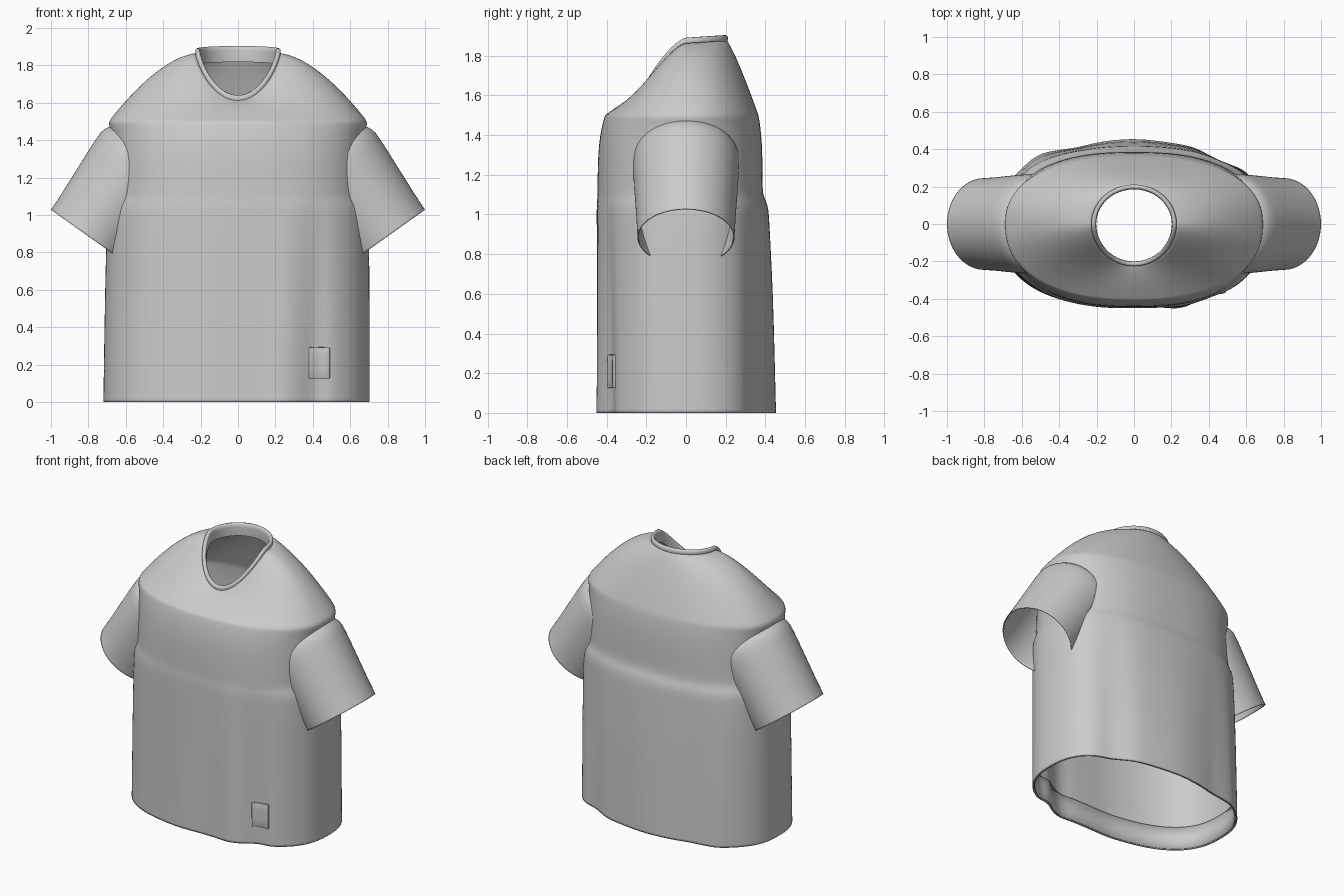
import bpy, bmesh, math
from mathutils import Vector

cube = bpy.data.objects.get("Cube")
if cube:
    bpy.data.objects.remove(cube, do_unlink=True)

fabric = bpy.data.materials.new("light grey fabric")
fabric.use_nodes = True
fabric.diffuse_color = (0.6, 0.6, 0.6, 1)
fabric.node_tree.nodes["Principled BSDF"].inputs["Base Color"].default_value = (0.6, 0.6, 0.6, 1)

SEG = 96
ANGLES = [2 * math.pi * j / SEG for j in range(SEG)]


def loft(name, rings, closed=True, trim=None):
    """Skin a stack of rings; optionally drop faces lying wholly inside the trim test."""
    bm = bmesh.new()
    grid = [[bm.verts.new(p) for p in ring] for ring in rings]
    count = len(rings[0])
    for low, high in zip(grid, grid[1:]):
        for j in range(count if closed else count - 1):
            k = (j + 1) % count
            face = (low[j], low[k], high[k], high[j])
            if not (trim and all(trim(v.co) for v in face)):
                bm.faces.new(face)
    bmesh.ops.delete(bm, geom=[v for v in bm.verts if not v.link_faces], context='VERTS')
    mesh = bpy.data.meshes.new(name)
    bm.to_mesh(mesh)
    bm.free()
    mesh.materials.append(fabric)
    obj = bpy.data.objects.new(name, mesh)
    bpy.context.collection.objects.link(obj)
    return obj


def thicken(obj, thickness, offset=-1):
    mod = obj.modifiers.new("thickness", 'SOLIDIFY')
    mod.thickness, mod.offset = thickness, offset


def smooth(obj, degrees=45):
    bpy.ops.object.select_all(action='DESELECT')
    obj.select_set(True)
    bpy.context.view_layer.objects.active = obj
    bpy.ops.object.shade_smooth_by_angle(angle=math.radians(degrees))


# Cloth folds: side (-1 front, 1 back), x, depth, width
FOLDS = [(-1, 0.25, 0.02, 0.08), (-1, 0.42, -0.028, 0.06), (-1, -0.15, 0.006, 0.1),
         (1, 0.0, 0.015, 0.15), (1, -0.5, 0.014, 0.07), (1, -0.3, -0.01, 0.08),
         (1, 0.47, -0.035, 0.1)]


def body_point(t, z, half, front, back, power):
    """Point on a rounded oval, with folds that fade out towards the chest."""
    c, s = math.cos(t), math.sin(t)
    x = half * math.copysign(abs(c) ** (2 / power), c)
    side = 1 if s >= 0 else -1
    y = side * (back if side > 0 else front) * abs(s) ** (2 / power)
    fade = max(0, 1 - z / 1.1)
    for fold_side, fx, depth, width in FOLDS:
        if fold_side == side:
            y += side * fade ** 0.6 * depth * math.exp(-((x - fx) / width) ** 2) * min(1, abs(s) * 2)
    return Vector((x - 0.008 * fade, y, z))


def neck_point(t, grow=0, lift=0):
    """Neckline: round from above, scooped low at the front."""
    y = math.sin(t)
    z = 1.865 + (0.013 * y if y > 0 else -0.25 * (-y) ** 1.5)
    return Vector(((0.222 + grow) * math.cos(t), ((0.205 if y > 0 else 0.22) + grow) * y, z + lift))


# Torso: z, half width, front depth, back depth, roundness
TORSO = [(0, 0.712, 0.445, 0.44, 2.5), (0.02, 0.712, 0.445, 0.44, 2.5),
         (0.3, 0.71, 0.445, 0.435, 2.5), (0.6, 0.707, 0.447, 0.43, 2.5),
         (0.85, 0.703, 0.449, 0.42, 2.5), (1.0, 0.698, 0.45, 0.415, 2.5),
         (1.05, 0.692, 0.45, 0.41, 2.5), (1.09, 0.672, 0.446, 0.39, 2.5),
         (1.13, 0.667, 0.446, 0.385, 2.5), (1.25, 0.667, 0.445, 0.386, 2.45),
         (1.36, 0.67, 0.439, 0.383, 2.4), (1.44, 0.678, 0.425, 0.375, 2.35),
         (1.475, 0.688, 0.416, 0.37, 2.3), (1.5, 0.692, 0.408, 0.365, 2.3)]
rings = [[body_point(t, *key) for t in ANGLES] for key in TORSO]

# Shoulders: yoke dome running from the last torso ring to the neckline
yoke = rings[-1]
STEPS = 12
for i in range(1, STEPS + 1):
    f = (i / STEPS) ** 1.3
    ring = []
    for t, base in zip(ANGLES, yoke):
        p = base.lerp(neck_point(t), f)
        bulge = 1.2 + 0.45 * math.cos(t) ** 2
        p.z = base.z + (neck_point(t).z - base.z) * (1 - (1 - f) ** bulge)
        ring.append(p)
    rings.append(ring)
torso = loft("shirt_body", rings)
torso.modifiers.new("soften", 'SUBSURF').levels = 1
torso.modifiers["soften"].render_levels = 1
thicken(torso, 0.008)
smooth(torso, 60)

# Turned-up hem inside the bottom opening
hem = loft("inner_hem", [[body_point(t, z, 0.701, 0.434, 0.429, 2.5) for t in ANGLES]
                         for z in (0.002, 0.08, 0.16)])
thicken(hem, 0.006)
smooth(hem)

# Collar: rolled band around the neckline
BAND = [(0.001, -0.014), (0.006, 0.0), (0.006, 0.016), (0.0, 0.025), (-0.011, 0.026),
        (-0.018, 0.018), (-0.02, 0.0), (-0.018, -0.06)]
collar = loft("collar", [[neck_point(t, g, l) for t in ANGLES] for g, l in BAND])
smooth(collar, 60)

# Sleeves: slanted tubes trimmed where they run inside the torso
OUT, AXIS = Vector((0.815, 0, 0.58)), Vector((-0.58, 0, 0.815))
CUFF = Vector((0.8, 0, 0.886))
SLEEVE = [(0, 0.245), (0.01, 0.245), (0.12, 0.25), (0.24, 0.257), (0.36, 0.264),
          (0.44, 0.268), (0.49, 0.268), (0.52, 0.26), (0.55, 0.243), (0.58, 0.21)]


def inside_torso(p):
    return (abs(p.x) / 0.7) ** 2.5 + (abs(p.y) / 0.43) ** 2.5 < 0.8 or p.x < 0.4


sleeve_rings = [[CUFF + AXIS * s + (OUT * math.cos(t) + Vector((0, 1, 0)) * math.sin(t)) * r
                 for t in ANGLES] for s, r in SLEEVE]
sleeves = loft("sleeves", sleeve_rings, trim=inside_torso)
thicken(sleeves, 0.006)
sleeves.modifiers.new("other_side", 'MIRROR')
smooth(sleeves, 60)


# Hem tag: small patch that follows the front of the torso
def tag_point(x, z):
    c = (x + 0.008 * (1 - z / 1.1)) / 0.711
    return body_point(-math.acos(c ** 1.25), z, 0.711, 0.45, 0.44, 2.5)


tag = loft("hem_tag", [[tag_point(0.38 + 0.11 * i / 6, z) for i in range(7)]
                       for z in (0.125, 0.18, 0.24, 0.293)], closed=False)
thicken(tag, 0.016, 0)
bevel = tag.modifiers.new("soft_edge", 'BEVEL')
bevel.width, bevel.segments = 0.004, 2
smooth(tag)
